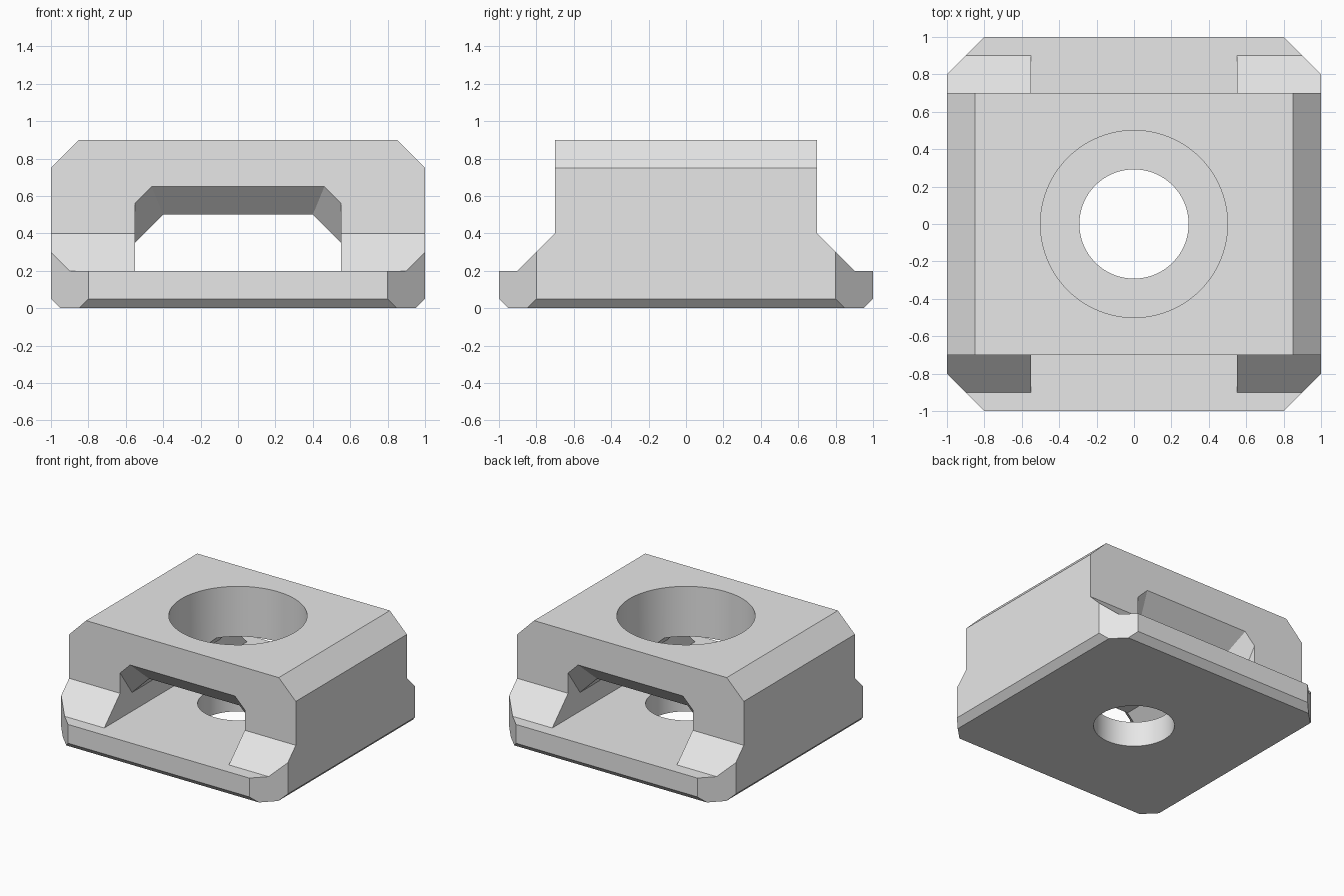
import bpy
import bmesh
import math

cube = bpy.data.objects.get("Cube")
if cube:
    bpy.data.objects.remove(cube, do_unlink=True)

grey = bpy.data.materials.new("plain_grey")
grey.use_nodes = True
grey.diffuse_color = (0.8, 0.8, 0.8, 1)
grey.node_tree.nodes["Principled BSDF"].inputs["Base Color"].default_value = (0.8, 0.8, 0.8, 1)


def loft(name, sections):
    """Closed solid through a row of matching 3D sections."""
    bm = bmesh.new()
    rings = [[bm.verts.new(p) for p in s] for s in sections]
    for a, b in zip(rings, rings[1:]):
        for i in range(len(a)):
            j = (i + 1) % len(a)
            bm.faces.new((a[i], a[j], b[j], b[i]))
    bm.faces.new(rings[0])
    bm.faces.new(rings[-1])
    bmesh.ops.recalc_face_normals(bm, faces=bm.faces)
    mesh = bpy.data.meshes.new(name)
    bm.to_mesh(mesh)
    bm.free()
    mesh.materials.append(grey)
    obj = bpy.data.objects.new(name, mesh)
    bpy.context.collection.objects.link(obj)
    return obj


def mirrored(half):
    """Complete a right-hand profile with its mirror image."""
    return half + [(-u, z) for u, z in reversed(half)]


def along_y(profile, y):
    return [(u, y, z) for u, z in profile]


def along_x(profile, x):
    return [(x, u, z) for u, z in profile]


def circle(radius, z, count=96):
    steps = [math.tau * i / count for i in range(count)]
    return [(radius * math.cos(a), radius * math.sin(a), z) for a in steps]


def combine(target, tool, operation):
    mod = target.modifiers.new(operation.lower(), "BOOLEAN")
    mod.object = tool
    mod.operation = operation
    mod.solver = "EXACT"
    bpy.ops.object.select_all(action="DESELECT")
    bpy.context.view_layer.objects.active = target
    target.select_set(True)
    bpy.ops.object.modifier_apply(modifier=mod.name)
    bpy.data.objects.remove(tool, do_unlink=True)


# Main block: front outline with chamfered top and bottom edges
front = mirrored([(0.95, 0), (1, 0.05), (1, 0.75), (0.85, 0.9)])
block = loft("clamp_block", [along_y(front, y) for y in (-1.2, 1.2)])

# Side outline with the sloped foot and ledges
side = mirrored([(0.9, -0.05), (1, 0.05), (1, 0.2), (0.9, 0.2), (0.7, 0.4), (0.7, 1)])
combine(block, loft("side_outline", [along_x(side, x) for x in (-1.2, 1.2)]), "INTERSECT")

# Cut-off vertical corners
reach = 1.8
diamond = [(reach, 0), (0, reach), (-reach, 0), (0, -reach)]
corners = loft("corner_outline", [[(x, y, z) for x, y in diamond] for z in (-0.1, 1)])
combine(block, corners, "INTERSECT")

# Through slot, flared upward at both mouths
inner = mirrored([(0.55, 0.2), (0.55, 0.35), (0.4, 0.5)])
mouth = mirrored([(0.55, 0.2), (0.55, 0.562), (0.462, 0.65)])
stations = [(mouth, -1.2), (mouth, -0.7), (inner, -0.55),
            (inner, 0.55), (mouth, 0.7), (mouth, 1.2)]
combine(block, loft("slot", [along_y(p, y) for p, y in stations]), "DIFFERENCE")

# Wide bore above the slot, narrower hole through the floor
for name, radius, low, high in (("bore", 0.5, 0.3, 1), ("floor_hole", 0.292, -0.1, 0.3)):
    combine(block, loft(name, [circle(radius, z) for z in (low, high)]), "DIFFERENCE")

bpy.ops.object.select_all(action="DESELECT")
bpy.context.view_layer.objects.active = block
block.select_set(True)
bpy.ops.object.shade_smooth_by_angle(angle=math.radians(20))
